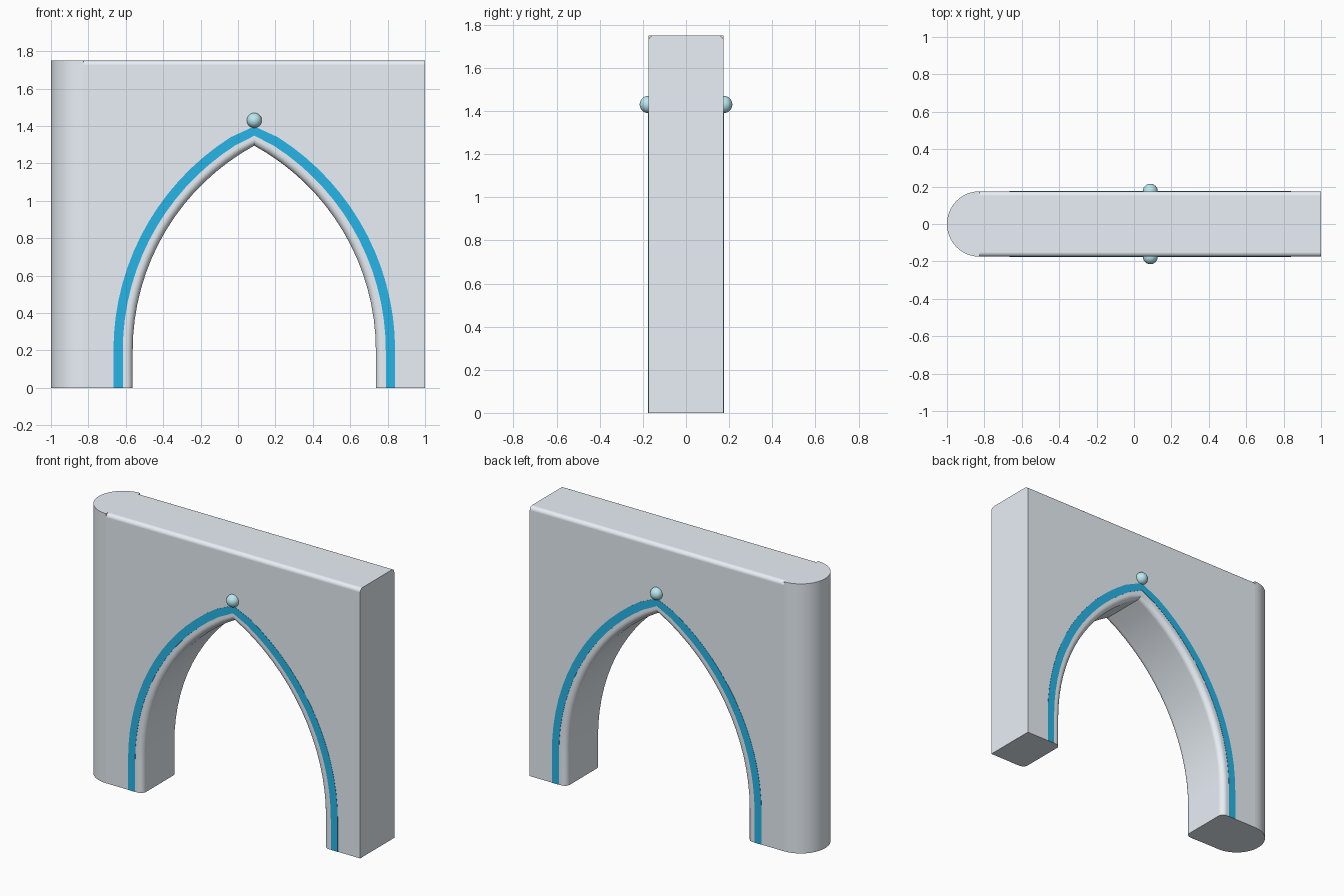
import bpy, bmesh, math

if "Cube" in bpy.data.objects:
    bpy.data.objects.remove(bpy.data.objects["Cube"])

CX, HALF, SPRING, APEX = 0.087, 0.650, 0.2, 1.295    # arch opening
T, H, CAP_X = 0.175, 1.75, -0.825                    # wall half depth, height, cap start
R = (HALF**2 + (APEX - SPRING)**2) / (2 * HALF)
SEG, FILLET, TOP_R = 16, 0.036, 0.025
BAND_IN, BAND_OUT = 0.053, 0.103                     # band offsets from the opening


def material(name, rgb):
    m = bpy.data.materials.new(name)
    m.diffuse_color = (*rgb, 1)
    m.use_nodes = True
    m.node_tree.nodes["Principled BSDF"].inputs["Base Color"].default_value = m.diffuse_color
    return m


def arch(offset):
    """Pointed arch outline (x, z), left foot to right foot, pushed outward by offset."""
    end = math.asin((APEX - SPRING) / R)
    side = [(HALF + offset, 0)]
    for i in range(SEG):
        a = end * i / SEG
        side.append(((R + offset) * math.cos(a) - (R - HALF),
                     SPRING + (R + offset) * math.sin(a)))
    return ([(CX - x, z) for x, z in side] + [(CX, APEX + offset)]
            + [(CX + x, z) for x, z in reversed(side)])


def finish(name, bm, mat, weighted=False):
    bmesh.ops.remove_doubles(bm, verts=bm.verts, dist=1e-5)
    bmesh.ops.recalc_face_normals(bm, faces=bm.faces)
    for f in bm.faces:
        f.smooth = True
    me = bpy.data.meshes.new(name)
    bm.to_mesh(me)
    bm.free()
    me.set_sharp_from_angle(angle=math.radians(30))
    me.materials.append(mat)
    ob = bpy.data.objects.new(name, me)
    bpy.context.collection.objects.link(ob)
    if weighted:
        wn = ob.modifiers.new("even_shading", 'WEIGHTED_NORMAL')
        wn.keep_sharp = True
    return ob


def poly(bm, pts):
    return bm.faces.new([bm.verts.new(p) for p in pts])


def loft(bm, rows):
    """Quads between neighbouring rows of points."""
    grid = [[bm.verts.new(p) for p in row] for row in rows]
    for a, b in zip(grid, grid[1:]):
        for i in range(len(a) - 1):
            bm.faces.new((a[i], a[i + 1], b[i + 1], b[i]))


def sweep(bm, section):
    loft(bm, [[(x, y, z) for x, z in arch(o)] for o, y in section])


def quarter(r, n=6):
    return [(r * (1 - math.sin(math.pi / 2 * i / n)), r * (1 - math.cos(math.pi / 2 * i / n)))
            for i in range(n + 1)]


stone = material("light_stone", (0.81, 0.87, 0.92))
blue = material("band_blue", (0.02, 0.46, 0.80))
pale = material("bead_pale_blue", (0.50, 0.82, 0.88))

# Wall with rounded arch edges and rounded top edges
bm = bmesh.new()
section = [(o, -T + d) for o, d in quarter(FILLET)]
section += [(o, -y) for o, y in reversed(section)]
sweep(bm, section)
for y in (-T, T):
    outline = arch(FILLET) + [(1, 0), (1, H - TOP_R), (CAP_X, H - TOP_R), (CAP_X, 0)]
    poly(bm, [(x, y, z) for x, z in outline])
edge = [(-T + d, H - o) for o, d in quarter(TOP_R)]
top = edge + [(-y, z) for y, z in reversed(edge)]
loft(bm, [[(x, y, z) for y, z in top] for x in (CAP_X, 1)])
for x in (CAP_X, 1):
    poly(bm, [(x, -T, 0)] + [(x, y, z) for y, z in top] + [(x, T, 0)])
for s, x in ((-1, CAP_X), (1, 1)):
    poly(bm, [(x, -T, 0)] + [(CX + s * (HALF + o), y, 0) for o, y in section] + [(x, T, 0)])
finish("arch_wall", bm, stone, weighted=True)

# Half-round end of the wall
bm = bmesh.new()
N = 32
half = [(CAP_X - T * math.sin(math.pi * i / N), -T * math.cos(math.pi * i / N))
        for i in range(N + 1)]
loft(bm, [[(x, y, z) for x, y in half] for z in (0, H)])
for z in (0, H):
    poly(bm, [(x, y, z) for x, y in half])
poly(bm, [(CAP_X, -T, 0), (CAP_X, T, 0), (CAP_X, T, H), (CAP_X, -T, H)])
finish("rounded_end", bm, stone)

# Coloured arch bands and apex beads, front and back
for side, s in (("front", -1), ("back", 1)):
    bm = bmesh.new()
    yo, yi = s * (T + 0.0015), s * (T - 0.005)
    ring = [(BAND_IN, yi), (BAND_IN, yo), (BAND_OUT, yo), (BAND_OUT, yi)]
    sweep(bm, ring + ring[:1])
    for e in (-1, 1):
        poly(bm, [(CX + e * (HALF + o), y, 0) for o, y in ring])
    finish(side + "_arch_band", bm, blue)

    bm = bmesh.new()
    bmesh.ops.create_uvsphere(bm, u_segments=32, v_segments=16, radius=0.04)
    bead = finish(side + "_bead", bm, pale)
    bead.location = (CX, s * T, 1.43)
